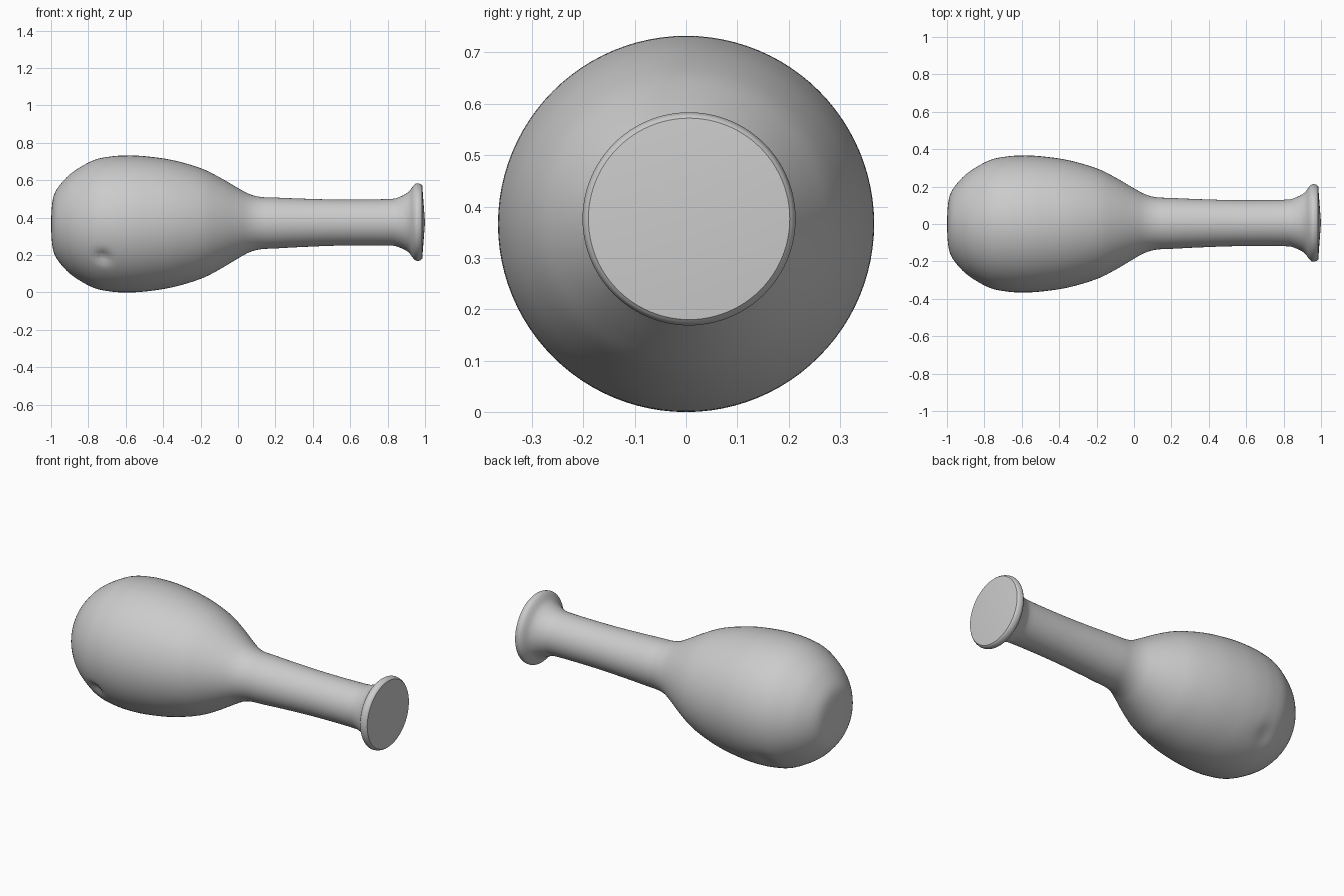
import bpy, bmesh, math
from mathutils import Vector

old = bpy.data.objects.get("Cube")
if old:
    bpy.data.objects.remove(old, do_unlink=True)

SEGMENTS = 96
STEPS = 4  # spline samples between profile points

# Outline along the x axis: (x, radius), from base to mouth rim
PROFILE = [(-1.0, 0.0), (-0.995, 0.10), (-0.978, 0.17), (-0.93, 0.235), (-0.87, 0.287),
           (-0.77, 0.342), (-0.68, 0.361), (-0.6, 0.366), (-0.5, 0.362), (-0.35, 0.340),
           (-0.2, 0.296), (-0.1, 0.247), (0.0, 0.188), (0.06, 0.156), (0.12, 0.140),
           (0.2, 0.136), (0.35, 0.129), (0.55, 0.123), (0.8, 0.124), (0.86, 0.134),
           (0.91, 0.160), (0.938, 0.195), (0.955, 0.207), (0.975, 0.204), (0.985, 0.196)]

# Small dents in the body: (centre, size, depth)
DENTS = [(Vector((-0.72, -0.30, 0.19)), 0.035, 0.025),
         (Vector((-0.70, 0.265, 0.115)), 0.06, 0.012)]


def spline(points, steps):
    """Smooth curve through the profile points."""
    pts = [Vector(p) for p in points]
    pts = [2 * pts[0] - pts[1]] + pts + [2 * pts[-1] - pts[-2]]
    out = []
    for a, b, c, d in zip(pts, pts[1:], pts[2:], pts[3:]):
        for i in range(steps):
            t = i / steps
            out.append(0.5 * (2 * b + (c - a) * t + (2 * a - 5 * b + 4 * c - d) * t * t
                              + (3 * b - a - 3 * c + d) * t ** 3))
    return out + [pts[-2]]


def axis(x):
    """The neck sits slightly off the centre of the body."""
    t = min(max((x + 0.6) / 1.5, 0), 1)
    return 0.006 * t, 0.366 + 0.010 * t


clay = bpy.data.materials.new("grey clay")
clay.use_nodes = True
clay.diffuse_color = (0.6, 0.6, 0.6, 1)
clay.node_tree.nodes["Principled BSDF"].inputs["Base Color"].default_value = (0.6, 0.6, 0.6, 1)

# Revolve the outline into rings
bm = bmesh.new()
rings = []
for x, r in spline(PROFILE, STEPS)[1:]:
    cy, cz = axis(x)
    ring = []
    for i in range(SEGMENTS):
        a = 2 * math.pi * i / SEGMENTS
        ring.append(bm.verts.new((x, cy + r * math.cos(a), cz + r * math.sin(a))))
    rings.append(ring)
for lower, upper in zip(rings, rings[1:]):
    for i in range(SEGMENTS):
        j = (i + 1) % SEGMENTS
        bm.faces.new((lower[i], lower[j], upper[j], upper[i]))

# Close the base and the slightly domed mouth
for ring, x in ((rings[0], -1.0), (rings[-1], 1.0)):
    centre = bm.verts.new((x, *axis(x)))
    for i in range(SEGMENTS):
        bm.faces.new((ring[i], ring[(i + 1) % SEGMENTS], centre))

# Press in the dents
for centre, size, depth in DENTS:
    inward = (Vector((centre.x, *axis(centre.x))) - centre).normalized()
    for v in bm.verts:
        v.co += inward * depth * math.exp(-((v.co - centre).length / size) ** 2)

bmesh.ops.recalc_face_normals(bm, faces=bm.faces[:])
mesh = bpy.data.meshes.new("vase")
bm.to_mesh(mesh)
bm.free()
mesh.materials.append(clay)
vase = bpy.data.objects.new("vase", mesh)
bpy.context.collection.objects.link(vase)

bpy.ops.object.select_all(action='DESELECT')
vase.select_set(True)
bpy.context.view_layer.objects.active = vase
bpy.ops.object.shade_smooth_by_angle(angle=math.radians(40))
